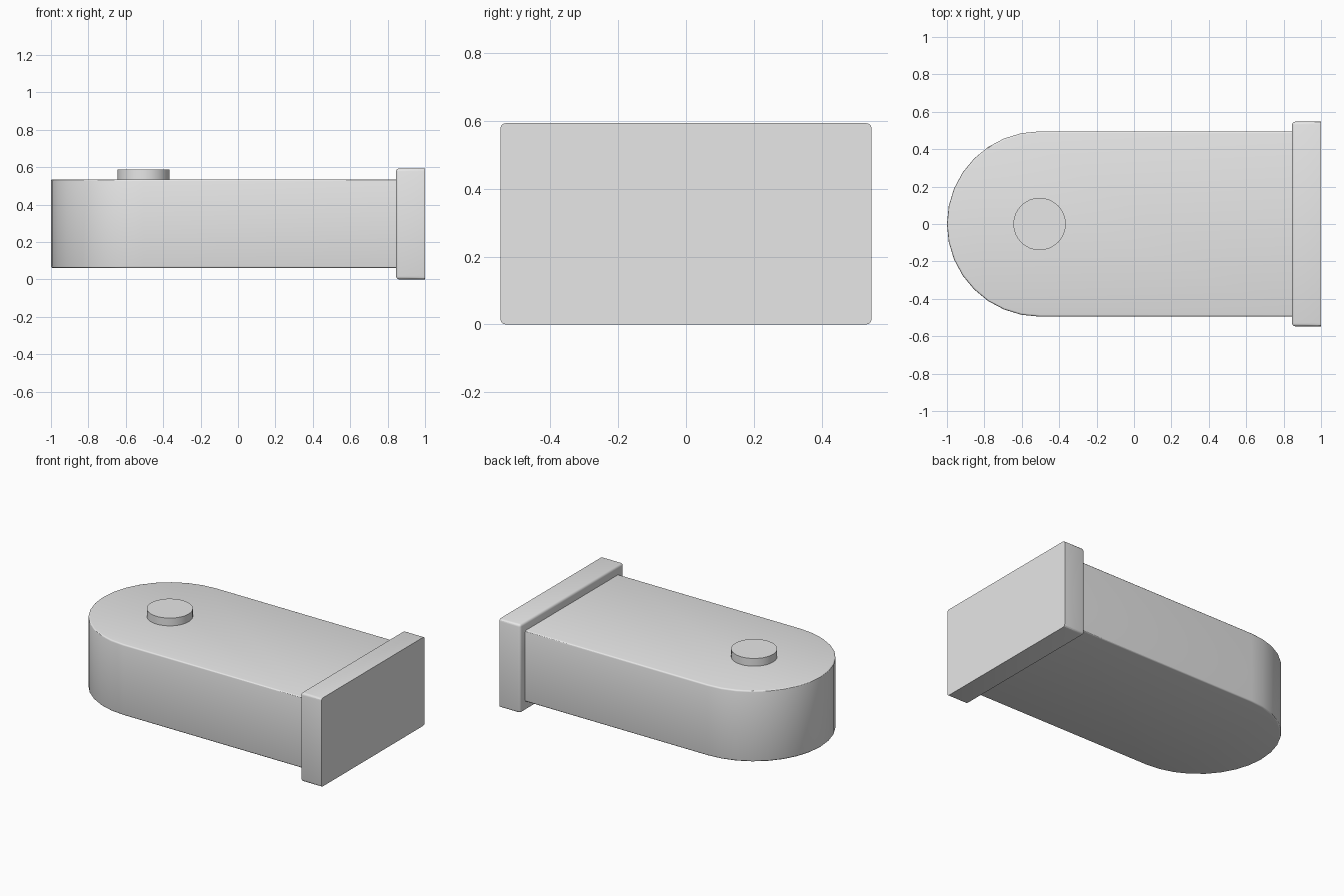
import bpy, bmesh, math

cube = bpy.data.objects.get("Cube")
if cube:
    bpy.data.objects.remove(cube, do_unlink=True)

grey = bpy.data.materials.new("light_grey")
grey.use_nodes = True
GREY = (0.8, 0.8, 0.8, 1.0)
grey.diffuse_color = GREY
grey.node_tree.nodes["Principled BSDF"].inputs["Base Color"].default_value = GREY


def extruded(name, outline, z0, z1, bevel=0.0, keep_sharp=None):
    """Extrude a flat outline upward, optionally softening the edges."""
    bm = bmesh.new()
    base = bm.faces.new([bm.verts.new((x, y, z0)) for x, y in outline])
    top = bmesh.ops.extrude_face_region(bm, geom=[base], use_keep_orig=True)
    verts = [g for g in top["geom"] if isinstance(g, bmesh.types.BMVert)]
    bmesh.ops.translate(bm, verts=verts, vec=(0, 0, z1 - z0))
    bmesh.ops.recalc_face_normals(bm, faces=bm.faces)
    if bevel:
        edges = [e for e in bm.edges
                 if e.calc_face_angle(0) > math.radians(30) and not keep_sharp(e)]
        bmesh.ops.bevel(bm, geom=edges, offset=bevel, segments=3,
                        profile=0.5, affect="EDGES")
    mesh = bpy.data.meshes.new(name)
    bm.to_mesh(mesh)
    bm.free()
    mesh.materials.append(grey)
    obj = bpy.data.objects.new(name, mesh)
    bpy.context.collection.objects.link(obj)
    bpy.ops.object.select_all(action="DESELECT")
    obj.select_set(True)
    bpy.context.view_layer.objects.active = obj
    bpy.ops.object.shade_smooth_by_angle(angle=math.radians(30))
    return obj


def arc(cx, r, start, end, steps):
    return [(cx + r * math.cos(start + (end - start) * i / steps),
             r * math.sin(start + (end - start) * i / steps))
            for i in range(steps + 1)]


def on_plane(edge, x):
    return all(abs(v.co.x - x) < 1e-4 for v in edge.verts)


# Long body with one rounded end
R, CX, END = 0.495, -0.505, 0.86
body_outline = arc(CX, R, math.pi / 2, 1.5 * math.pi, 16) + [(END, -R), (END, R)]
extruded("body", body_outline, 0.06, 0.535, 0.01, lambda e: on_plane(e, END))

# End plate: softened everywhere except around its outer face
W = 0.547
plate_outline = [(0.845, -W), (1, -W), (1, W), (0.845, W)]
extruded("end_plate", plate_outline, 0, 0.593, 0.016, lambda e: on_plane(e, 1))

# Round button on top, centred on the rounded end
extruded("button", arc(CX, 0.14, 0, 2 * math.pi, 32)[:-1], 0.52, 0.587)
